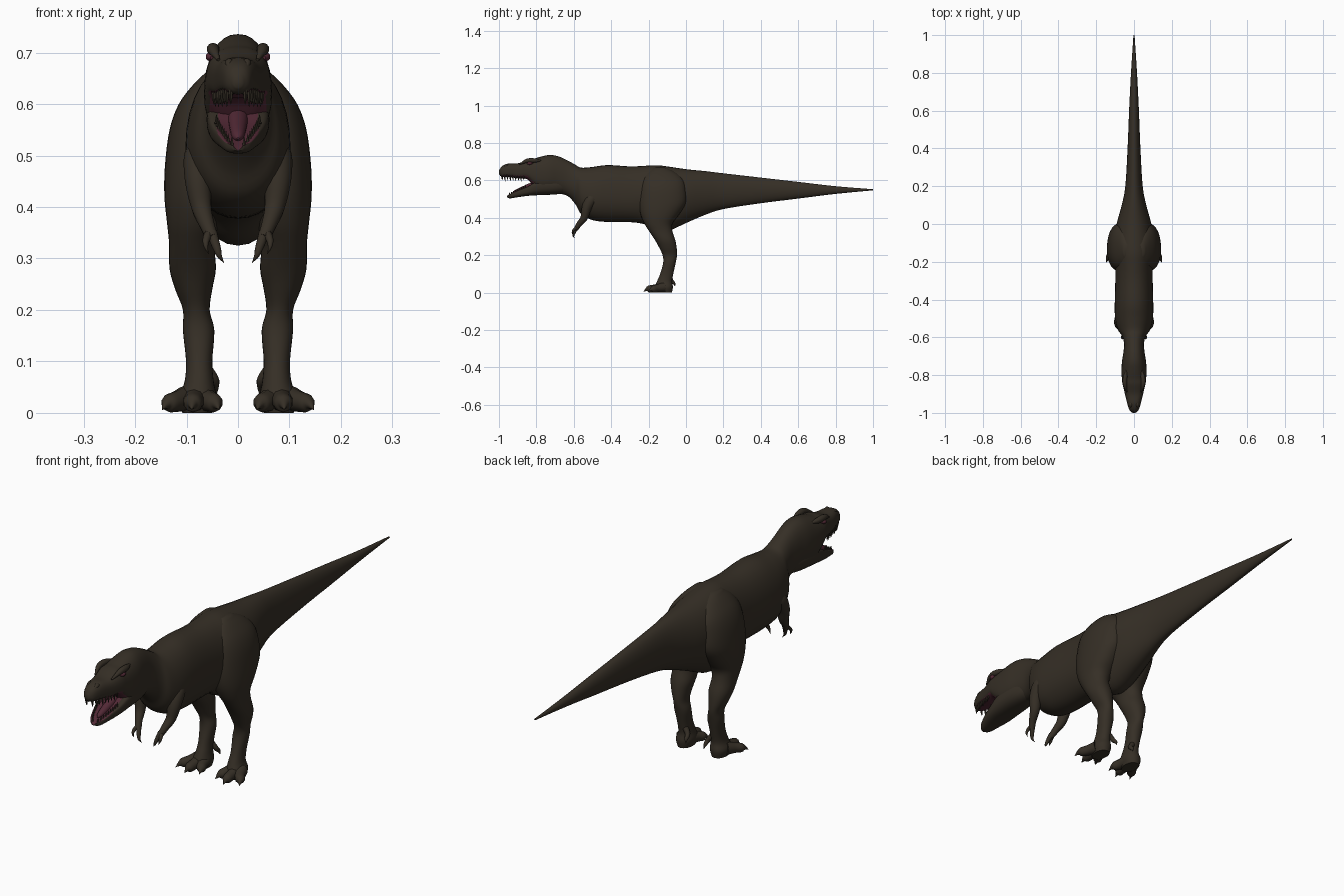
import bpy, bmesh, math
from mathutils import Vector


def material(name, rgb):
    m = bpy.data.materials.new(name)
    m.diffuse_color = (*rgb, 1)
    return m


HIDE = material("dark_brown_hide", (0.036, 0.028, 0.019))
MOUTH = material("mouth_maroon", (0.085, 0.022, 0.036))


def smooth_rows(rows, n):
    """Catmull-Rom interpolation of rows of numbers."""
    out = []
    for i in range(len(rows) - 1):
        p1, p2 = rows[i], rows[i + 1]
        p0 = rows[i - 1] if i else [2 * a - b for a, b in zip(p1, p2)]
        p3 = rows[i + 2] if i + 2 < len(rows) else [2 * b - a for a, b in zip(p1, p2)]
        for k in range(n):
            t = k / n
            out.append([0.5 * (2 * b + (c - a) * t + (2 * a - 5 * b + 4 * c - d) * t * t
                               + (3 * b - a - 3 * c + d) * t ** 3)
                        for a, b, c, d in zip(p0, p1, p2, p3)])
    out.append(list(rows[-1]))
    return out


def skin(bm, rings):
    """Joins rings of points into a closed surface."""
    vs = [[bm.verts.new((p[0], p[1], max(p[2], 0))) for p in r] for r in rings]
    n = len(vs[0])
    for a, b in zip(vs, vs[1:]):
        for i in range(n):
            bm.faces.new((a[i], a[(i + 1) % n], b[(i + 1) % n], b[i]))
    bm.faces.new(vs[0])
    bm.faces.new(vs[-1])


def finish(name, bm, mat=HIDE, inner=None):
    bmesh.ops.recalc_face_normals(bm, faces=bm.faces[:])
    bm.normal_update()
    if inner:
        for f in bm.faces:
            f.material_index = int(inner(f.calc_center_median(), f.normal))
    me = bpy.data.meshes.new(name)
    bm.to_mesh(me)
    bm.free()
    ob = bpy.data.objects.new(name, me)
    bpy.context.collection.objects.link(ob)
    me.materials.append(mat)
    if inner:
        me.materials.append(MOUTH)
    bpy.ops.object.select_all(action='DESELECT')
    bpy.context.view_layer.objects.active = ob
    ob.select_set(True)
    bpy.ops.object.shade_smooth_by_angle(angle=math.radians(55))
    return ob


def spow(v, p):
    return math.copysign(abs(v) ** p, v)


def long_loft(bm, rows, dent=0.0, n=32):
    """Rows along y: y, top, bottom, half width, level of widest point, roundness."""
    rings = []
    for y, top, bot, hw, wf, p in smooth_rows(rows, 4):
        mid = bot + wf * (top - bot)
        ring = []
        for i in range(n):
            a = 2 * math.pi * i / n
            c, s = spow(math.cos(a), p), spow(math.sin(a), p)
            z = mid + s * ((top - mid) if s > 0 else (mid - bot))
            if s > 0:
                z -= dent * (1 - c * c)
            ring.append((hw * c, y, z))
        rings.append(ring)
    skin(bm, rings)


def tube(bm, pts, side=1, n=10, steps=4):
    """Tapered limb through points x, y, z, radius."""
    pts = smooth_rows(pts, steps)
    rings = []
    for i, q in enumerate(pts):
        a, b = pts[max(i - 1, 0)], pts[min(i + 1, len(pts) - 1)]
        d = (Vector(b[:3]) - Vector(a[:3])).normalized()
        u = d.cross(Vector((1, 0.13, 0)) if abs(d.x) < 0.8 else Vector((0, 0, 1))).normalized()
        v = d.cross(u)
        r = max(q[3], 0.0005)
        ring = [Vector(q[:3]) + r * (math.cos(t) * u + math.sin(t) * v)
                for t in [2 * math.pi * k / n for k in range(n)]]
        rings.append([(side * p.x, p.y, p.z) for p in ring])
    skin(bm, rings)


# Tail, trunk, neck, skull and upper jaw in one skin
bm = bmesh.new()
long_loft(bm, [
    (1.0, .553, .547, .003, .5, 1), (.8, .569, .528, .016, .5, 1),
    (.6, .592, .503, .026, .5, 1), (.4, .615, .478, .034, .5, 1),
    (.2, .638, .447, .046, .5, 1), (.1, .650, .415, .065, .5, 1),
    (0, .660, .372, .092, .52, 1), (-.1, .675, .328, .108, .55, 1),
    (-.16, .681, .332, .108, .55, 1), (-.22, .678, .365, .100, .5, 1),
    (-.3, .675, .377, .099, .45, .95), (-.42, .682, .378, .102, .45, .95),
    (-.5, .672, .388, .100, .45, .95), (-.56, .668, .420, .085, .45, .95),
    (-.59, .683, .470, .064, .45, .95), (-.63, .705, .515, .053, .45, .9),
    (-.68, .728, .530, .056, .45, .9), (-.73, .736, .535, .064, .42, .9),
    (-.78, .726, .540, .066, .42, .85), (-.82, .714, .575, .064, .4, .8),
    (-.85, .708, .607, .060, .35, .75), (-.9, .691, .612, .048, .35, .7),
    (-.95, .690, .618, .036, .4, .75), (-.985, .675, .620, .024, .45, .85),
    (-1.0, .652, .632, .008, .5, 1)])
finish("body_and_skull", bm,
       inner=lambda c, n: -.98 < c.y < -.79 and n.z < -.55 and c.z < .63)

# Lower jaw with hollowed mouth floor
bm = bmesh.new()
long_loft(bm, [
    (-.62, .620, .535, .035, .5, .9), (-.7, .620, .525, .056, .5, .85),
    (-.79, .610, .521, .061, .55, .75), (-.85, .575, .517, .054, .6, .65),
    (-.9, .553, .510, .041, .65, .65), (-.94, .534, .504, .026, .65, .7),
    (-.957, .524, .509, .010, .6, .9)], dent=.014)
finish("lower_jaw", bm, inner=lambda c, n: c.y < -.78 and n.z > .5 and abs(c.x) < .04)

# Tongue
bm = bmesh.new()
tube(bm, [(0, -.80, .578, .022), (0, -.86, .555, .018), (0, -.91, .538, .012), (0, -.93, .533, .002)])
finish("tongue", bm, MOUTH)

# Teeth along both jaws
bm = bmesh.new()
for s in (1, -1):
    for k in range(9):
        t = k / 8
        y = -.985 + t * .115
        x = .014 + .033 * t ** .7
        size = .020 if k % 2 else .015
        tube(bm, [(x, y, .632, .005), (x, y + .002, .614, .004), (x, y + .004, .614 - size, 0)], s, 6, 1)
        y, z = -.945 + t * .085, .523 + t * .043
        x = .012 + .030 * t ** .7
        tube(bm, [(x, y, z - .004, .004), (x, y + .002, z + .014, 0)], s, 6, 1)
finish("teeth", bm)

# Brow ridges, eyes and nostril bumps
for s, side in ((1, "left"), (-1, "right")):
    bm = bmesh.new()
    tube(bm, [(.040, -.775, .706, .004), (.047, -.81, .706, .012),
              (.048, -.85, .705, .011), (.038, -.89, .686, .003)], s)
    tube(bm, [(.014, -.94, .682, .003), (.017, -.957, .680, .009), (.017, -.975, .672, .003)], s)
    finish(side + "_brow", bm)
    bm = bmesh.new()
    tube(bm, [(.053, -.822, .692, .003), (.054, -.836, .692, .009), (.051, -.85, .690, .003)], s)
    finish(side + "_eye", bm, MOUTH)

# Hind legs: rows down z with front, back, inner and outer limits
LEG = [(.668, -.17, -.11, .02, .055), (.64, -.212, -.05, .01, .085),
       (.60, -.235, -.012, .01, .115), (.55, -.245, .0, .01, .133),
       (.48, -.250, .0, .012, .142), (.42, -.243, -.035, .015, .143),
       (.37, -.223, -.072, .03, .138), (.33, -.198, -.073, .045, .134),
       (.28, -.165, -.057, .043, .133), (.24, -.143, -.050, .05, .122),
       (.20, -.125, -.048, .055, .107), (.16, -.122, -.055, .046, .107),
       (.10, -.138, -.068, .05, .101), (.06, -.155, -.075, .047, .104),
       (.03, -.166, -.070, .042, .115), (0, -.16, -.075, .05, .108)]
for s, side in ((1, "left"), (-1, "right")):
    bm = bmesh.new()
    rings = []
    for z, yf, yb, xi, xo in smooth_rows(LEG, 4):
        rings.append([(s * ((xi + xo) / 2 + (xo - xi) / 2 * spow(math.cos(a), .92)),
                       (yf + yb) / 2 + (yb - yf) / 2 * spow(math.sin(a), .92), z)
                      for a in [2 * math.pi * k / 28 for k in range(28)]])
    skin(bm, rings)
    finish(side + "_hind_leg", bm)

    # Three toes with claws and a small rear toe
    bm = bmesh.new()
    for tx, ty in ((.046, -.178), (.088, -.200), (.133, -.176)):
        bx = .082 + (tx - .085) * .35
        dx, dy = (tx - bx) * .42, -.022
        tube(bm, [(bx, -.12, .028, .026), ((bx + tx) / 2, (ty - .13) / 2, .023, .021),
                  (tx, ty, .019, .018), (tx + dx * .5, ty + dy * .5, .016, .009),
                  (tx + dx, ty + dy * 1.2, .006, 0)], s)
    tube(bm, [(.062, -.085, .085, .012), (.047, -.078, .065, .010),
              (.044, -.064, .050, .007), (.042, -.058, .034, 0)], s)
    finish(side + "_toes", bm)

    # Small arm with two clawed fingers
    bm = bmesh.new()
    tube(bm, [(.060, -.47, .53, .020), (.070, -.505, .50, .034), (.077, -.53, .455, .027),
              (.071, -.545, .40, .020), (.061, -.57, .368, .015), (.050, -.588, .340, .012)], s, 14)
    tube(bm, [(.051, -.584, .350, .011), (.041, -.598, .320, .008),
              (.036, -.602, .305, .005), (.027, -.597, .291, 0)], s)
    tube(bm, [(.055, -.582, .352, .009), (.062, -.600, .336, .007),
              (.062, -.607, .322, .004), (.057, -.606, .309, 0)], s)
    finish(side + "_arm", bm)
